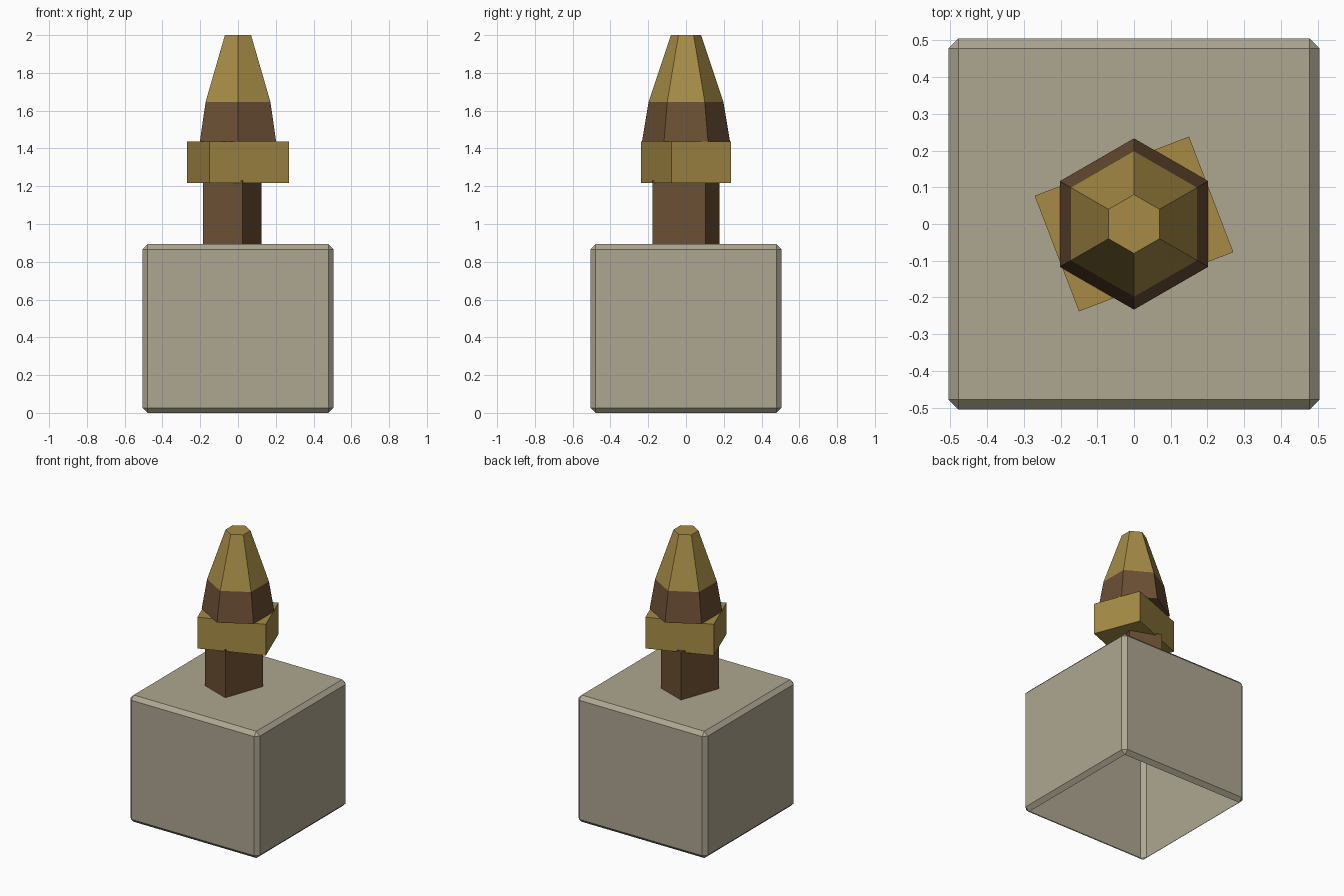
import bpy, bmesh
from math import radians
from mathutils import Matrix

if "Cube" in bpy.data.objects:
    bpy.data.objects.remove(bpy.data.objects["Cube"])


def material(name, color):
    m = bpy.data.materials.new(name)
    m.diffuse_color = (*color, 1)
    m.use_nodes = True
    m.node_tree.nodes["Principled BSDF"].inputs["Base Color"].default_value = m.diffuse_color
    return m


STONE = material("stone", (0.42, 0.38, 0.28))
WOOD = material("dark_wood", (0.15, 0.08, 0.035))
BRASS = material("brass", (0.38, 0.26, 0.06))


def add_object(name, bm, mat):
    bmesh.ops.recalc_face_normals(bm, faces=bm.faces)
    me = bpy.data.meshes.new(name)
    bm.to_mesh(me)
    bm.free()
    me.materials.append(mat)
    ob = bpy.data.objects.new(name, me)
    bpy.context.collection.objects.link(ob)
    return ob


def box_mesh(size, z0, z1, x=0, angle=0):
    bm = bmesh.new()
    mat = (Matrix.Translation((x, 0, (z0 + z1) / 2))
           @ Matrix.Rotation(radians(angle), 4, 'Z')
           @ Matrix.Diagonal((size[0], size[1], z1 - z0, 1)))
    bmesh.ops.create_cube(bm, size=1, matrix=mat)
    return bm


def hex_frustum(name, r0, r1, z0, z1, mat):
    # six sides with corners pointing along +y and -y
    bm = bmesh.new()
    bmesh.ops.create_cone(bm, cap_ends=True, segments=6, radius1=r0, radius2=r1,
                          depth=z1 - z0,
                          matrix=Matrix.Translation((0, 0, (z0 + z1) / 2)))
    v = max(bm.verts, key=lambda v: v.co.y)
    if abs(v.co.x) > 0.01:
        bmesh.ops.rotate(bm, verts=bm.verts, matrix=Matrix.Rotation(radians(30), 3, 'Z'))
    return add_object(name, bm, mat)


# Chamfered stone block, open underneath
bm = box_mesh((1.01, 1.01), 0, 0.893)
bmesh.ops.bevel(bm, geom=bm.edges[:], offset=0.027, segments=1,
                affect='EDGES', profile=0.5)
bm.normal_update()
bottom = [f for f in bm.faces if f.normal.z < -0.99]
bmesh.ops.delete(bm, geom=bottom, context='FACES_ONLY')
add_object("base_block", bm, STONE)

# Slightly off-centre stem and the twisted collar above it
add_object("stem", box_mesh((0.223, 0.297), 0.88, 1.23, x=-0.03, angle=-19.7), WOOD)
add_object("collar", box_mesh((0.45, 0.337), 1.217, 1.437, angle=21), BRASS)

# Hexagonal tip in two tapering sections
hex_frustum("tip_lower", 0.233, 0.198, 1.437, 1.647, WOOD)
hex_frustum("tip_upper", 0.198, 0.08, 1.647, 2.0, BRASS)
